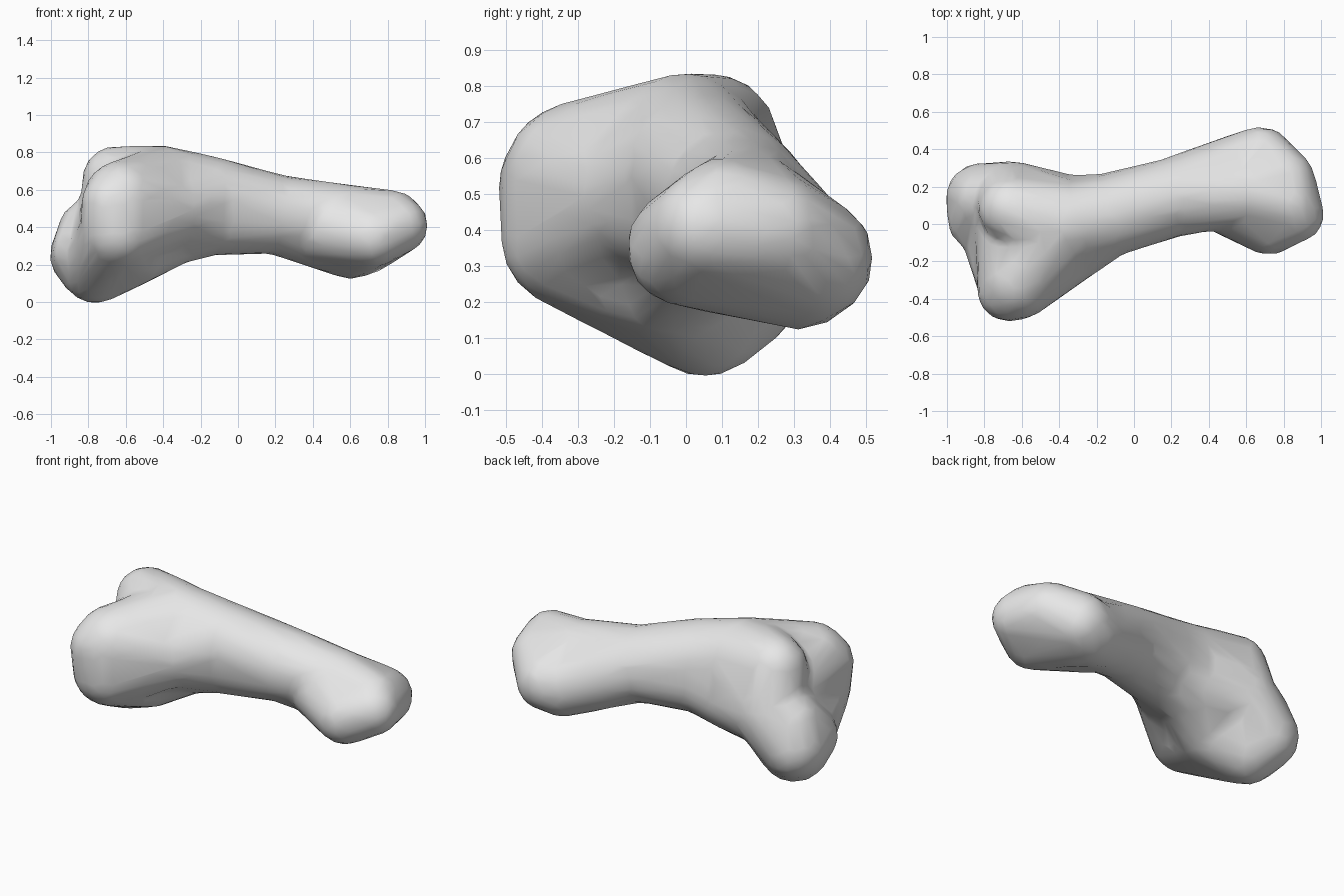
import bpy, bmesh
from mathutils import Matrix

cube = bpy.data.objects.get("Cube")
if cube:
    bpy.data.objects.remove(cube, do_unlink=True)

SKIN = .008  # extra radius, taken away again by the softening

# Control balls: x, y, z, radius
front_knob = [(-.62, -.30, .55, .20), (-.64, -.32, .38, .19), (-.67, -.355, .53, .16)]
top_ridge = [(-.66, .08, .66, .165), (-.55, .03, .645, .185), (-.40, 0, .64, .19)]
core = [(-.65, .13, .42, .20)]
low_knob = [(-.82, .14, .25, .18), (-.76, .05, .19, .19), (-.84, .02, .27, .15),
            (-.79, .12, .38, .165)]
low_bridge = [(-.55, -.05, .28, .18)]
neck_top = [(-.35, .01, .61, .205), (-.35, -.11, .50, .20)]
neck_low = [(-.35, .05, .41, .205)]
upper_shaft = [(-.15, .04, .56, .212), (-.15, .055, .463, .207)]
mid_shaft = [(.20, .14, .47, .205)]
lower_shaft = [(.48, .16, .40, .20)]
back_condyle = [(.60, .31, .31, .18), (.68, .35, .32, .165), (.81, .24, .40, .15)]
front_condyle = [(.72, -.005, .35, .155), (.87, .05, .41, .14)]
end_ridge = [(.60, .16, .46, .16), (.83, .10, .45, .14)]

# Each group is wrapped in a convex skin; together they form the bone
groups = [
    front_knob + top_ridge[2:] + core,
    top_ridge + core + neck_top + neck_low,
    low_knob + core,
    front_knob[1:2] + low_knob[1:2] + low_bridge + core,
    low_bridge + core + neck_low,
    front_knob + neck_top,
    neck_top + neck_low + upper_shaft,
    upper_shaft + mid_shaft,
    mid_shaft + back_condyle[:1] + end_ridge[:1],
    lower_shaft + front_condyle + end_ridge,
    back_condyle + front_condyle + end_ridge,
]


def add_skin(target, balls):
    bm = bmesh.new()
    for x, y, z, r in balls:
        bmesh.ops.create_icosphere(bm, subdivisions=3, radius=r + SKIN,
                                   matrix=Matrix.Translation((x, y, z)))
    bmesh.ops.delete(bm, geom=bm.edges[:] + bm.faces[:], context='EDGES_FACES')
    hull = bmesh.ops.convex_hull(bm, input=bm.verts[:])
    inside = [v for v in hull["geom_interior"] if isinstance(v, bmesh.types.BMVert)]
    bmesh.ops.delete(bm, geom=inside, context='VERTS')
    bmesh.ops.recalc_face_normals(bm, faces=bm.faces[:])
    part = bpy.data.meshes.new("skin")
    bm.to_mesh(part)
    bm.free()
    target.from_mesh(part)
    bpy.data.meshes.remove(part)


body = bmesh.new()
for group in groups:
    add_skin(body, group)
mesh = bpy.data.meshes.new("bone_skins")
body.to_mesh(mesh)
body.free()
bone = bpy.data.objects.new("bone", mesh)
bpy.context.collection.objects.link(bone)

# Fuse the skins, soften the joints, then reduce to broad facets
fuse = bone.modifiers.new("fuse", 'REMESH')
fuse.mode = 'VOXEL'
fuse.voxel_size = .025
soften = bone.modifiers.new("soften", 'SMOOTH')
soften.factor = .5
soften.iterations = 8
reduce = bone.modifiers.new("reduce", 'DECIMATE')
reduce.ratio = .07

graph = bpy.context.evaluated_depsgraph_get()
graph.update()
final = bpy.data.meshes.new_from_object(bone.evaluated_get(graph))
bone.modifiers.clear()
bone.data = final
bpy.data.meshes.remove(mesh)
final.name = "bone"

# Plain grey surface
grey = bpy.data.materials.new("light grey")
grey.use_nodes = True
colour = (.8, .8, .8, 1)
grey.diffuse_color = colour
for node in grey.node_tree.nodes:
    if node.type == 'BSDF_PRINCIPLED':
        node.inputs["Base Color"].default_value = colour
final.materials.clear()
final.materials.append(grey)
final.shade_smooth()
